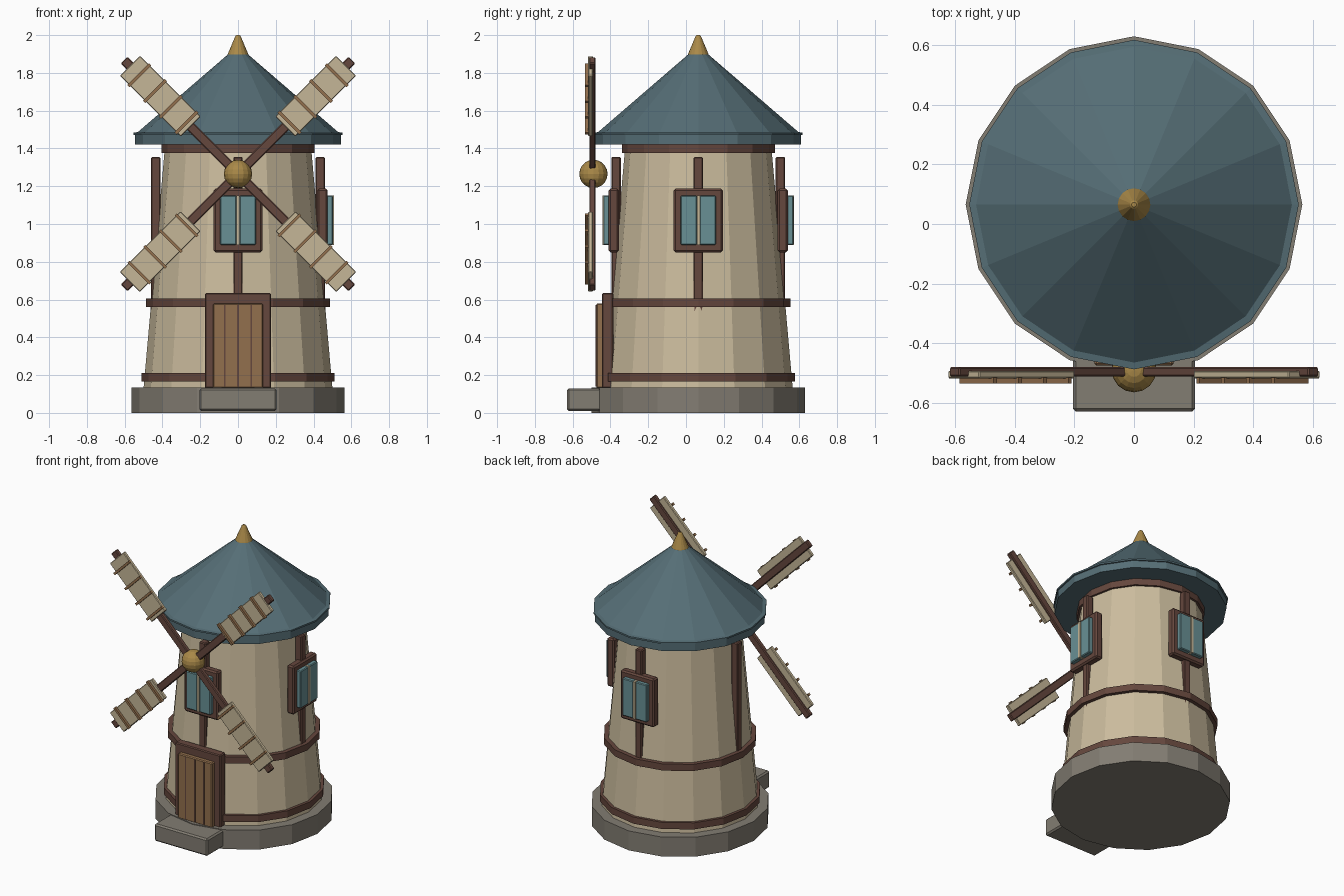
import bpy, bmesh, math
from mathutils import Matrix, Vector

if "Cube" in bpy.data.objects:
    bpy.data.objects.remove(bpy.data.objects["Cube"])

CY = 0.065      # tower axis offset in y
SIDES = 16


def material(name, rgb):
    m = bpy.data.materials.new(name)
    m.diffuse_color = (*rgb, 1)
    m.use_nodes = True
    m.node_tree.nodes["Principled BSDF"].inputs["Base Color"].default_value = m.diffuse_color
    return m


PLASTER = material("plaster", (0.60, 0.505, 0.34))
STONE = material("stone", (0.225, 0.205, 0.17))
TIMBER = material("dark_timber", (0.13, 0.063, 0.047))
ROOF = material("slate_blue", (0.092, 0.157, 0.182))
GLASS = material("window_glass", (0.14, 0.28, 0.30))
BRASS = material("brass", (0.40, 0.25, 0.065))
OAK = material("oak", (0.29, 0.16, 0.075))
CANVAS = material("canvas", (0.56, 0.47, 0.31))


def finish(name, bm, mat):
    bmesh.ops.recalc_face_normals(bm, faces=bm.faces)
    me = bpy.data.meshes.new(name)
    bm.to_mesh(me)
    bm.free()
    me.materials.append(mat)
    ob = bpy.data.objects.new(name, me)
    bpy.context.collection.objects.link(ob)
    return ob


def lathe(name, profile, mat):
    """Faceted solid of revolution around the tower axis, capped at both ends."""
    bm = bmesh.new()
    rings = []
    for r, z in profile:
        rings.append([bm.verts.new((r * math.cos(a), CY + r * math.sin(a), z))
                      for a in (2 * math.pi * i / SIDES for i in range(SIDES))])
    for lo, hi in zip(rings, rings[1:]):
        for i in range(SIDES):
            j = (i + 1) % SIDES
            bm.faces.new((lo[i], lo[j], hi[j], hi[i]))
    bm.faces.new(rings[0])
    bm.faces.new(rings[-1])
    return finish(name, bm, mat)


def box(name, lo, hi, mat, bevel=0.0, matrix=None):
    """Box between two corners, optionally bevelled and placed by a matrix."""
    lo, hi = Vector(lo), Vector(hi)
    bm = bmesh.new()
    bmesh.ops.create_cube(bm, size=1)
    for v in bm.verts:
        v.co = (lo + hi) / 2 + Vector(a * b for a, b in zip(v.co, hi - lo))
    if bevel:
        bmesh.ops.bevel(bm, geom=bm.edges[:], offset=bevel, segments=1, affect='EDGES')
    if matrix:
        bm.transform(matrix)
    return finish(name, bm, mat)


# Tower
lathe("stone_base", [(0.565, 0), (0.565, 0.135)], STONE)
lathe("tower_wall", [(0.50, 0.13), (0.385, 1.43)], PLASTER)
for name, r, z in (("lower_band", 0.512, 0.165), ("middle_band", 0.487, 0.56),
                   ("upper_band", 0.405, 1.375)):
    lathe(name, [(r, z), (r, z + 0.046)], TIMBER)

# Roof with eave lip, and finial
lathe("roof", [(0.545, 1.42), (0.545, 1.47), (0.553, 1.472), (0.553, 1.483),
               (0.53, 1.487), (0.045, 1.905)], ROOF)
lathe("finial", [(0.058, 1.885), (0.054, 1.90), (0.014, 1.995), (0.008, 2.0)], BRASS)

# Doorstep and door
box("doorstep", (-0.205, -0.63, 0.01), (0.205, -0.42, 0.13), STONE, 0.01)
box("door_frame", (-0.175, -0.445, 0.13), (0.175, -0.385, 0.635), TIMBER, 0.006)
box("door", (-0.132, -0.475, 0.13), (0.132, -0.42, 0.58), OAK, 0.006)
for x in (-0.07, 0, 0.07):
    box("door_groove", (x - 0.004, -0.478, 0.14), (x + 0.004, -0.47, 0.572), TIMBER)

# Wall posts on four sides; windows on all but the left one
for side, angle in (("front", 0), ("right", 90), ("back", 180), ("left", 270)):
    m = Matrix.Translation((0, CY, 0)) @ Matrix.Rotation(math.radians(angle), 4, 'Z')
    box(side + "_post", (-0.025, -0.46, 0.50), (0.025, -0.41, 1.355), TIMBER, 0.006, m)
    if side == "left":
        continue
    box(side + "_window_frame", (-0.13, -0.475, 0.85), (0.13, -0.42, 1.187), TIMBER, 0.01, m)
    for s in (-1, 1):
        x0, x1 = sorted((s * 0.008, s * 0.094))
        box(side + "_window_pane", (x0, -0.503, 0.89), (x1, -0.46, 1.15), GLASS, 0.005, m)
    box(side + "_window_mullion", (-0.008, -0.507, 0.89), (0.008, -0.46, 1.15), CANVAS, 0, m)

# Hub
HUB = Vector((0, -0.49, 1.265))
bm = bmesh.new()
bmesh.ops.create_uvsphere(bm, u_segments=16, v_segments=10, radius=0.075,
                          matrix=Matrix.Translation(HUB))
finish("hub", bm, BRASS)

# Four sail arms, built along local +x with y measured from the hub
for k in range(4):
    m = Matrix.Translation(HUB) @ Matrix.Rotation(math.radians(45 + 90 * k), 4, 'Y')
    box("sail_arm", (0, -0.022, -0.025), (0.853, 0.010, 0.025), TIMBER, 0.005, m)
    box("sail_cloth", (0.355, -0.028, -0.075), (0.81, -0.003, 0.075), CANVAS, 0.004, m)
    for i in range(4):
        t = 0.385 + i * 0.118
        box("sail_batten", (t - 0.008, -0.045, -0.081), (t + 0.008, -0.025, 0.081), OAK, 0, m)
